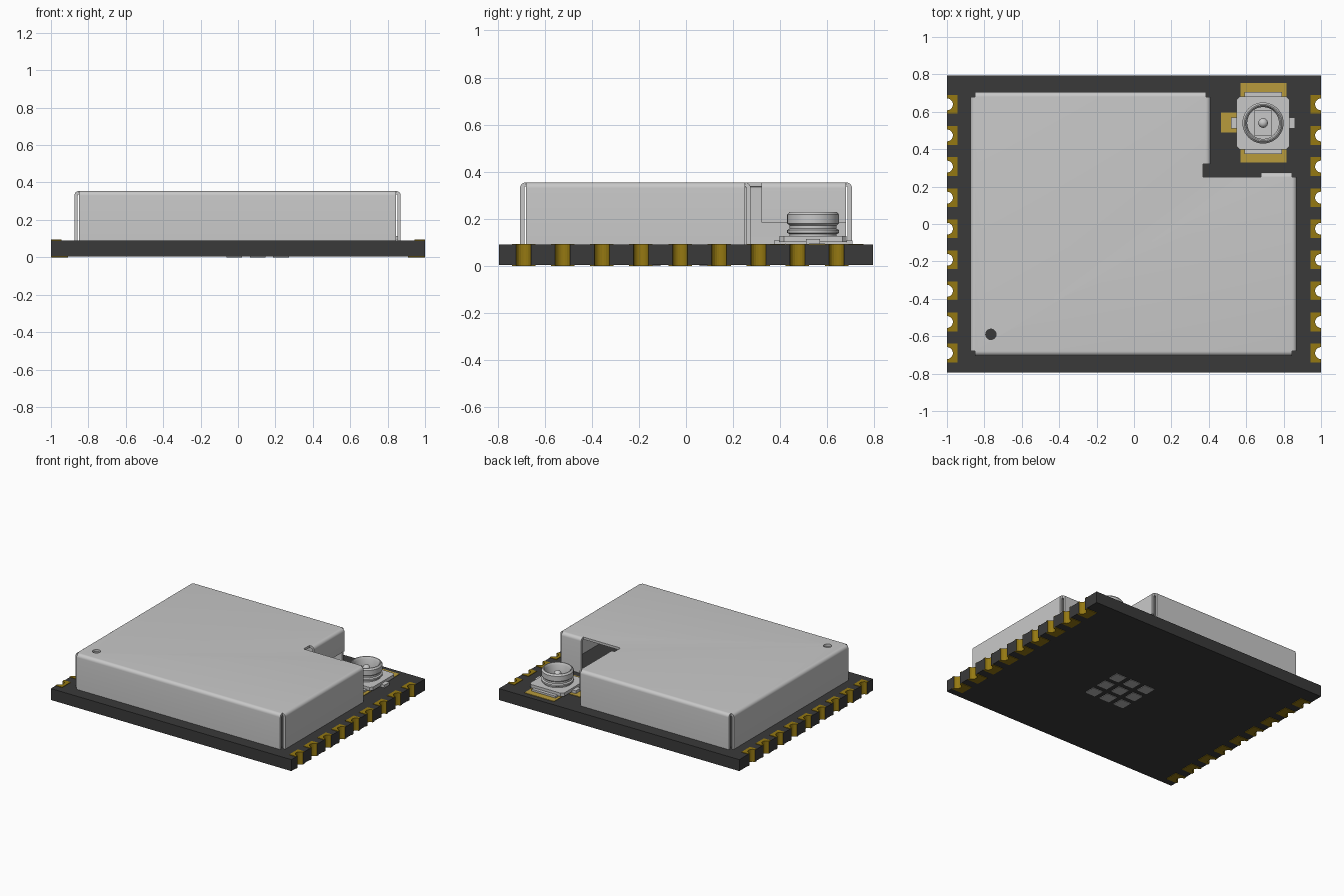
import bpy, bmesh, math
from mathutils import Vector

cube = bpy.data.objects.get("Cube")
if cube:
    bpy.data.objects.remove(cube, do_unlink=True)


def material(name, rgb):
    m = bpy.data.materials.new(name)
    m.use_nodes = True
    m.diffuse_color = (*rgb, 1)
    m.node_tree.nodes["Principled BSDF"].inputs["Base Color"].default_value = (*rgb, 1)
    return m


BLACK = material("board black", (0.042, 0.042, 0.042))
GOLD = material("dark gold", (0.30, 0.19, 0.006))
PALE = material("pale gold", (0.48, 0.33, 0.045))
SILVER = material("silver", (0.58, 0.58, 0.58))
TIN = material("tin grey", (0.46, 0.46, 0.46))


def finish(name, bm, *mats, smooth=False):
    bmesh.ops.recalc_face_normals(bm, faces=bm.faces)
    mesh = bpy.data.meshes.new(name)
    bm.to_mesh(mesh)
    bm.free()
    for m in mats:
        mesh.materials.append(m)
    ob = bpy.data.objects.new(name, mesh)
    bpy.context.collection.objects.link(ob)
    if smooth:
        smooth_object(ob)
    return ob


def smooth_object(ob):
    bpy.ops.object.select_all(action='DESELECT')
    ob.select_set(True)
    bpy.context.view_layer.objects.active = ob
    bpy.ops.object.shade_smooth_by_angle(angle=math.radians(35))


def prism(bm, outline, z0, z1):
    face = bm.faces.new([bm.verts.new((x, y, z0)) for x, y in outline])
    out = bmesh.ops.extrude_face_region(bm, geom=[face])["geom"]
    bmesh.ops.translate(bm, vec=(0, 0, z1 - z0),
                        verts=[v for v in out if isinstance(v, bmesh.types.BMVert)])


def rect(x0, x1, y0, y1):
    return [(x0, y0), (x1, y0), (x1, y1), (x0, y1)]


def lathe(name, profile, cx, cy, mat, steps=40):
    bm = bmesh.new()
    verts = [bm.verts.new((cx + r, cy, z)) for r, z in profile]
    edges = [bm.edges.new(p) for p in zip(verts, verts[1:])]
    bmesh.ops.spin(bm, geom=verts + edges, cent=(cx, cy, 0), axis=(0, 0, 1),
                   angle=math.tau, steps=steps)
    bmesh.ops.remove_doubles(bm, verts=bm.verts, dist=0.0005)
    return finish(name, bm, mat, smooth=True)


# Board with half-round plated notches along both short sides
HALF_Y, TOP, NOTCH, SKIN = 0.795, 0.09, 0.032, 0.004
PAD_Y = [-0.69 + 0.1662 * i for i in range(9)]


def notch(side, y):
    # Listed with y rising
    arc = [math.pi * i / 10 for i in range(11)]
    return [(side * (1 - NOTCH * math.sin(a)), y - NOTCH * math.cos(a)) for a in arc]


right_edge = [p for y in PAD_Y for p in notch(1, y)]
left_edge = [p for y in reversed(PAD_Y) for p in reversed(notch(-1, y))]
bm = bmesh.new()
prism(bm, [(-1, -HALF_Y), (1, -HALF_Y)] + right_edge
      + [(1, HALF_Y), (-1, HALF_Y)] + left_edge, SKIN, TOP)
bm.normal_update()
for f in bm.faces:
    if abs(f.normal.z) < 0.5 and abs(f.calc_center_median().x) < 0.9995 \
            and abs(f.normal.y) < 0.9999:
        f.material_index = 1
finish("circuit_board", bm, BLACK, GOLD)

# Edge pads, shorter on the upper face than on the lower
for name, inner, z0 in (("upper_edge_pads", 0.945, TOP), ("lower_edge_pads", 0.91, 0)):
    bm = bmesh.new()
    for side in (-1, 1):
        for y in PAD_Y:
            prism(bm, [(side * inner, y - 0.05), (side, y - 0.05)] + notch(side, y)
                  + [(side, y + 0.05), (side * inner, y + 0.05)], z0, z0 + SKIN)
    finish(name, bm, GOLD)

# Ground pad grid underneath
bm = bmesh.new()
for i in (-1, 0, 1):
    for j in (-1, 0, 1):
        x, y = 0.105 + 0.125 * i, -0.025 + 0.125 * j
        prism(bm, rect(x - 0.042, x + 0.042, y - 0.042, y + 0.042), 0, SKIN)
finish("ground_pads", bm, TIN)

# Folded sheet shield: flat roof with walls bent down from its edges
ROOF, BEND = 0.355, 0.025
x0, x1, y0, y1 = -0.85, 0.845, -0.68, 0.68
bm = bmesh.new()
roof = [(x0, y0), (x1, y0), (x1, 0.25), (0.68, 0.25), (0.37, 0.25), (0.37, 0.32),
        (0.385, 0.32), (0.385, y1), (x0, y1)]
bm.faces.new([bm.verts.new((x, y, ROOF)) for x, y in roof])


def bent_wall(p, q, foot):
    # Outward is to the right of p -> q
    d = (Vector(q) - Vector(p)).normalized()
    out = Vector((d.y, -d.x))
    section = [(BEND * math.sin(a), ROOF - BEND * (1 - math.cos(a)))
               for a in [math.pi / 2 * i / 6 for i in range(7)]] + [(BEND, foot)]
    rows = [[bm.verts.new((*(Vector(e) + out * o), z)) for e in (p, q)] for o, z in section]
    for a, b in zip(rows, rows[1:]):
        bm.faces.new((a[0], b[0], b[1], a[1]))


bent_wall((x0, y0), (x1, y0), TOP)
bent_wall((x1, y0), (x1, 0.25), TOP)
bent_wall((x1, 0.25), (0.68, 0.25), TOP)
bent_wall((0.385, 0.32), (0.385, y1), 0.185)
bent_wall((0.385, y1), (x0, y1), TOP)
bent_wall((x0, y1), (x0, y0), TOP)
bmesh.ops.remove_doubles(bm, verts=bm.verts, dist=0.0005)
shield = finish("shield_can", bm, SILVER)
# Make the roof face up so the sheet thickens inward
if max(shield.data.polygons, key=lambda p: p.area).normal.z < 0:
    shield.data.flip_normals()
sheet = shield.modifiers.new("sheet", 'SOLIDIFY')
sheet.thickness, sheet.offset = 0.018, -1

# Round marker hole through the roof
bm = bmesh.new()
bmesh.ops.create_cone(bm, cap_ends=True, segments=20, radius1=0.028, radius2=0.028, depth=0.12)
bmesh.ops.translate(bm, verts=bm.verts, vec=(-0.765, -0.59, ROOF))
cutter = finish("hole_cutter", bm, SILVER)
cutter.hide_render = True
cutter.hide_viewport = False
hole = shield.modifiers.new("hole", 'BOOLEAN')
hole.operation, hole.object, hole.solver = 'DIFFERENCE', cutter, 'EXACT'
bpy.ops.object.select_all(action='DESELECT')
bpy.context.view_layer.objects.active = shield
shield.select_set(True)
bpy.ops.object.modifier_apply(modifier="sheet")
bpy.ops.object.modifier_apply(modifier="hole")
bpy.data.objects.remove(cutter, do_unlink=True)
smooth_object(shield)

# Solder pads of the coaxial connector
CX, CY = 0.69, 0.54
bm = bmesh.new()
for r in ((0.57, 0.815, 0.66, 0.755), (0.57, 0.815, 0.33, 0.42), (0.465, 0.555, 0.49, 0.595)):
    prism(bm, rect(*r), TOP, TOP + SKIN)
finish("connector_pads", bm, PALE)

# Connector base: chamfered plate with tabs on four sides
bm = bmesh.new()
w, h, c = 0.142, 0.142, 0.018
prism(bm, [(CX + x, CY + y) for x, y in (
    (-w + c, -h), (w - c, -h), (w, -h + c), (w, h - c),
    (w - c, h), (-w + c, h), (-w, h - c), (-w, -h + c))], TOP + 0.012, 0.128)
prism(bm, rect(CX - 0.172, CX + 0.172, CY - 0.03, CY + 0.03), TOP + SKIN, 0.115)
prism(bm, rect(CX - 0.1, CX + 0.1, CY - 0.167, CY + 0.167), TOP + SKIN, 0.108)
finish("connector_base", bm, SILVER)

# Connector barrel with snap groove, insulator and centre pin
lathe("connector_barrel", [
    (0.1, 0.12), (0.1, 0.135), (0.11, 0.14), (0.11, 0.152), (0.1, 0.158), (0.1, 0.172),
    (0.11, 0.18), (0.11, 0.218), (0.1, 0.23), (0.094, 0.23), (0.085, 0.215), (0.085, 0.12)],
    CX, CY, SILVER)
bm = bmesh.new()
prism(bm, rect(CX - 0.045, CX + 0.045, CY - 0.07, CY + 0.07), 0.12, 0.14)
finish("connector_insulator", bm, SILVER)
lathe("connector_pin", [(0.026, 0.12), (0.026, 0.19), (0.022, 0.202), (0.012, 0.21),
                        (0, 0.212)], CX, CY, SILVER, steps=20)
